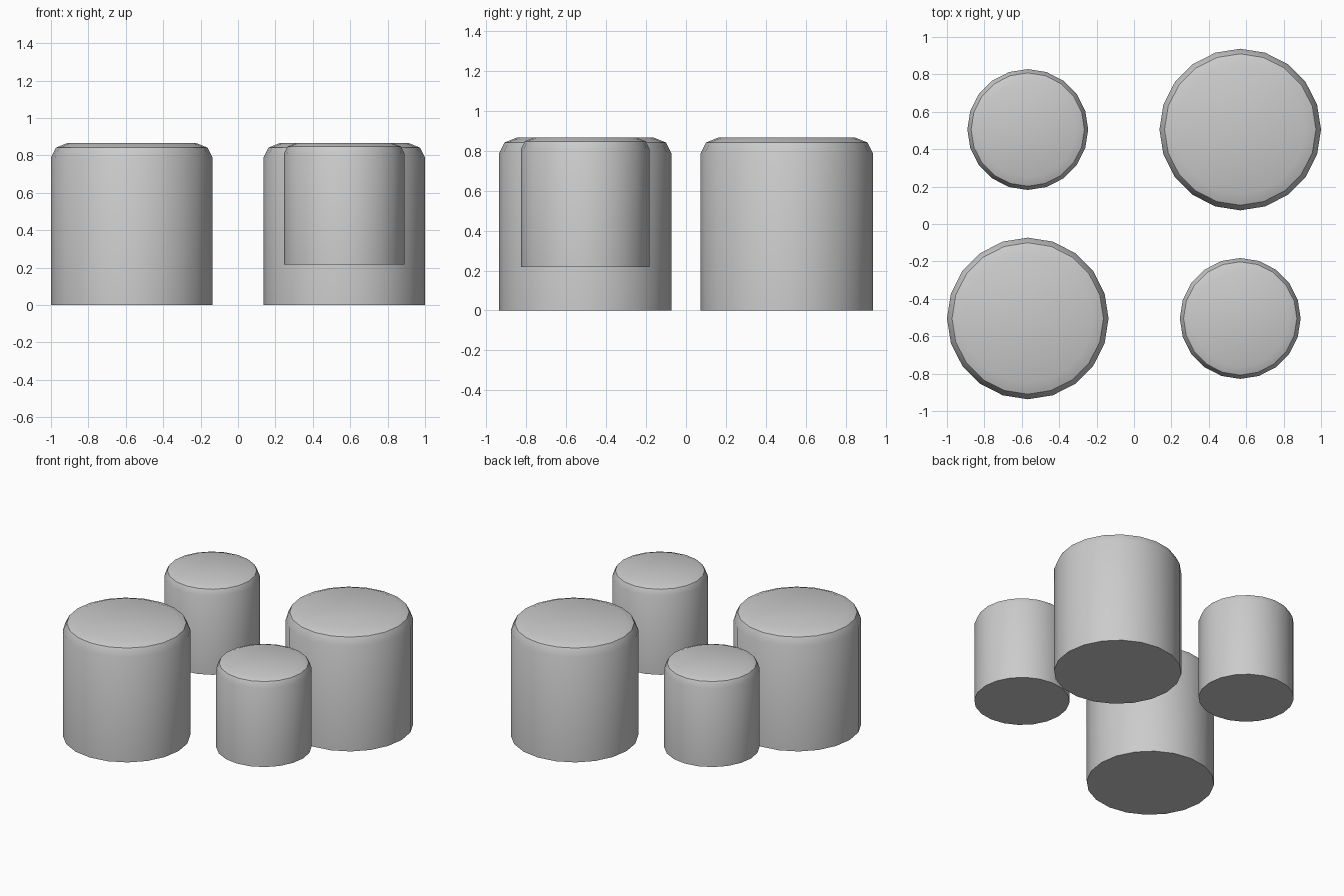
import bpy, bmesh
from math import cos, sin, pi, radians

if "Cube" in bpy.data.objects:
    bpy.data.objects.remove(bpy.data.objects["Cube"])

SIDES = 20
# half-profile of a foot: (radius, height), bottom to top
PROFILE = [(0.432, 0.0), (0.432, 0.788), (0.405, 0.842), (0.345, 0.866)]
TOP = PROFILE[-1][1]


def foot(name, x, y, scale):
    # lathe the profile into a capped cylinder whose top is level with the others
    bm = bmesh.new()
    rings = [[bm.verts.new((r * cos(2 * pi * i / SIDES), r * sin(2 * pi * i / SIDES), z))
              for i in range(SIDES)] for r, z in PROFILE]
    for low, high in zip(rings, rings[1:]):
        for i in range(SIDES):
            j = (i + 1) % SIDES
            bm.faces.new((low[i], low[j], high[j], high[i]))
    bm.faces.new(rings[0][::-1])
    bm.faces.new(rings[-1])
    bmesh.ops.scale(bm, vec=(scale,) * 3, verts=bm.verts)
    mesh = bpy.data.meshes.new(name)
    bm.to_mesh(mesh)
    bm.free()
    obj = bpy.data.objects.new(name, mesh)
    obj.location = (x, y, TOP * (1 - scale))
    bpy.context.collection.objects.link(obj)
    bpy.ops.object.select_all(action='DESELECT')
    obj.select_set(True)
    bpy.context.view_layer.objects.active = obj
    bpy.ops.object.shade_smooth_by_angle(angle=radians(40))


# large and small pegs on opposite diagonals
for side, s in (("front", -1), ("back", 1)):
    foot(f"large_peg_{side}", 0.568 * s, 0.505 * s, 1.0)
    foot(f"small_peg_{side}", -0.568 * s, 0.505 * s, 0.748)
